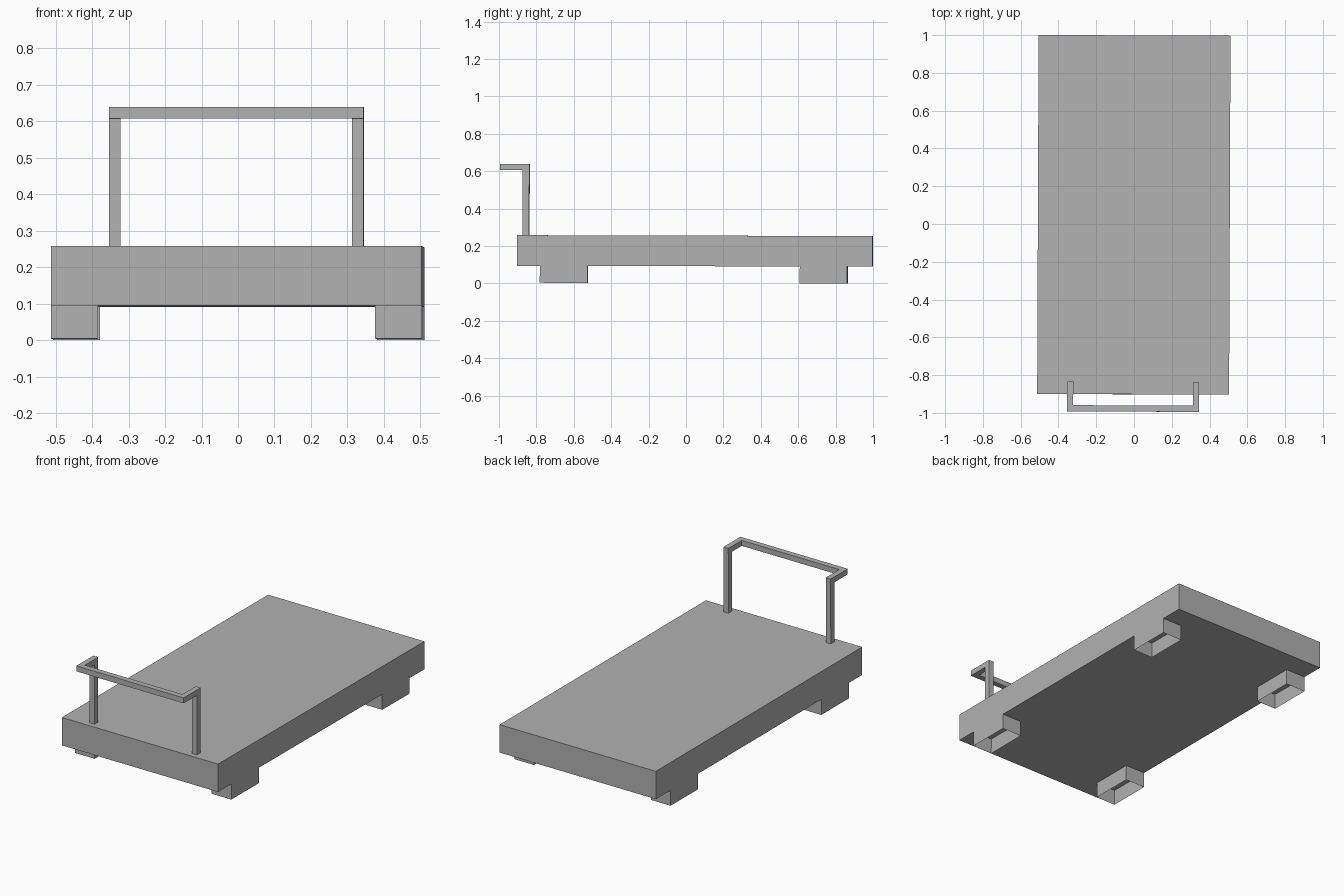
import bpy, bmesh
from mathutils import Matrix, Vector

cube = bpy.data.objects.get("Cube")
if cube:
    bpy.data.objects.remove(cube)

grey = bpy.data.materials.new("plain_grey")
grey.use_nodes = True
colour = (0.445, 0.445, 0.445, 1)
grey.diffuse_color = colour
grey.node_tree.nodes["Principled BSDF"].inputs["Base Color"].default_value = colour

# The whole cart sits very slightly turned and tilted
TILT = (Matrix.Translation((-0.001, 0, 0))
        @ Matrix.Rotation(-0.004, 4, 'Z') @ Matrix.Rotation(-0.0025, 4, 'X'))


def finish(name, bm):
    bmesh.ops.recalc_face_normals(bm, faces=bm.faces)
    bm.transform(TILT)
    mesh = bpy.data.meshes.new(name)
    bm.to_mesh(mesh)
    bm.free()
    mesh.materials.append(grey)
    obj = bpy.data.objects.new(name, mesh)
    bpy.context.collection.objects.link(obj)


def box(name, low, high, open_ends=False):
    low, high = Vector(low), Vector(high)
    bm = bmesh.new()
    bmesh.ops.create_cube(bm, size=1)
    bmesh.ops.scale(bm, vec=high - low, verts=bm.verts)
    bmesh.ops.translate(bm, vec=(low + high) / 2, verts=bm.verts)
    if open_ends:
        bm.normal_update()
        ends = [f for f in bm.faces if abs(f.normal.z) > 0.5]
        bmesh.ops.delete(bm, geom=ends, context='FACES_ONLY')
    finish(name, bm)


# Platform
HALF_W, BOTTOM, TOP = 0.508, 0.0925, 0.256
box("deck", (-HALF_W, -0.902, BOTTOM), (HALF_W, 0.998, TOP))

# Hollow feet, open underneath, and handle posts on both sides
POST_IN, POST_OUT, POST_BACK, BAR_Z = 0.317, 0.349, -0.838, 0.604
for side, s in (("left", 1), ("right", -1)):
    for end, y0, y1 in (("front", -0.78, -0.525), ("back", 0.61, 0.863)):
        xs = sorted((s * 0.38, s * HALF_W))
        box(f"{end}_{side}_foot", (xs[0], y0, 0.002), (xs[1], y1, BOTTOM), True)
    xs = sorted((s * POST_IN, s * POST_OUT))
    box(f"{side}_handle_post", (xs[0], -0.873, TOP), (xs[1], POST_BACK, BAR_Z))

# U-shaped push bar
half = [(POST_OUT, -0.995), (POST_OUT, POST_BACK), (POST_IN, POST_BACK), (POST_IN, -0.962)]
outline = half + [(-x, y) for x, y in reversed(half)]
bm = bmesh.new()
face = bm.faces.new([bm.verts.new((x, y, BAR_Z)) for x, y in outline])
top = bmesh.ops.extrude_face_region(bm, geom=[face], use_keep_orig=True)["geom"]
bmesh.ops.translate(bm, vec=(0, 0, 0.032),
                    verts=[v for v in top if isinstance(v, bmesh.types.BMVert)])
finish("push_bar", bm)
